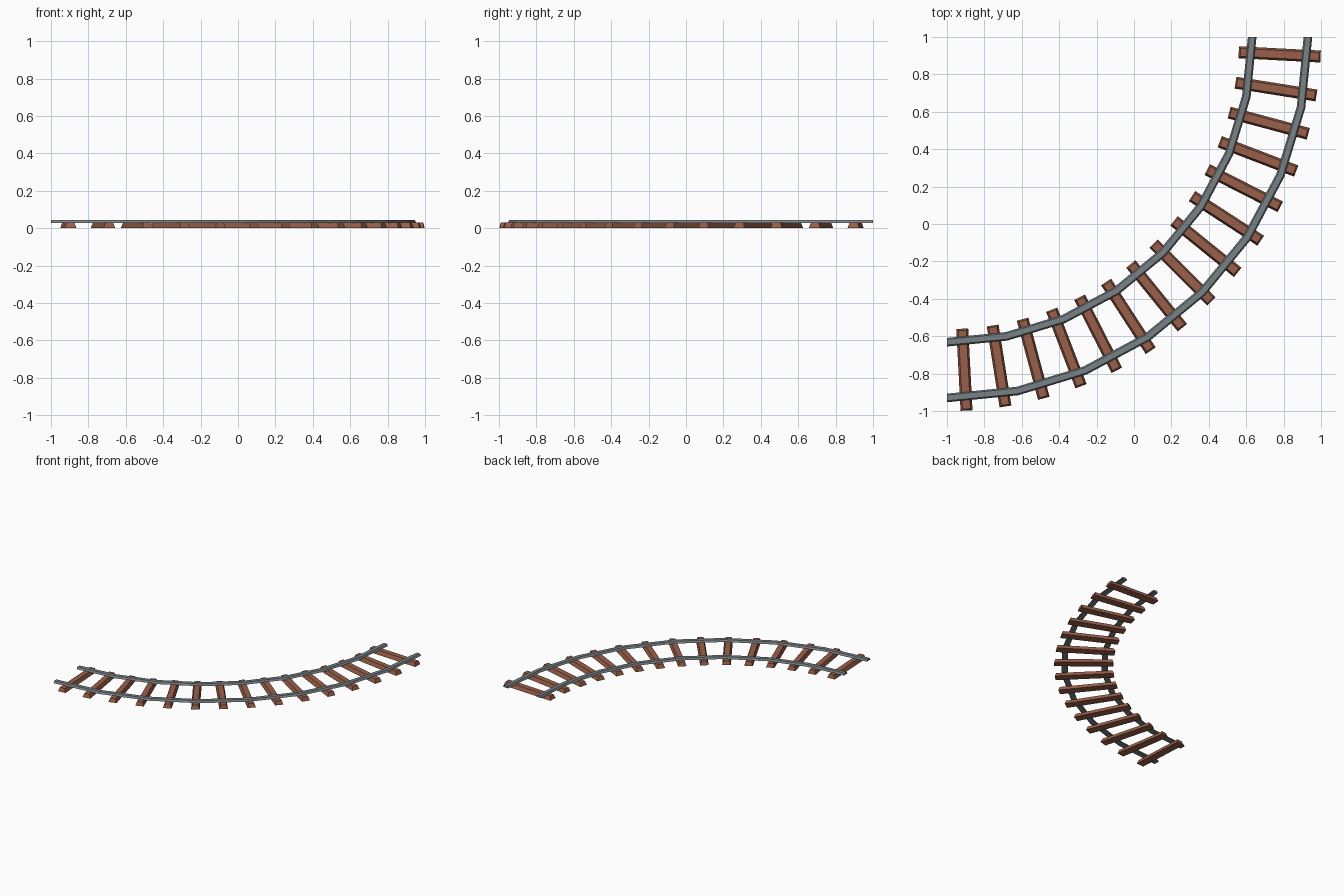
import bpy, bmesh, math

if "Cube" in bpy.data.objects:
    bpy.data.objects.remove(bpy.data.objects["Cube"])

# Quarter-circle curve: centre of the bend and main measures
CX, CY = -1.0, 1.0
TRACK_R = 1.781
GAUGE = 0.149          # rail offset from the track centre line
SEGMENTS = 8
SLEEPERS = 15


def material(name, rgb):
    m = bpy.data.materials.new(name)
    m.diffuse_color = (*rgb, 1.0)
    m.use_nodes = True
    m.node_tree.nodes["Principled BSDF"].inputs["Base Color"].default_value = m.diffuse_color
    return m


steel = material("steel_grey", (0.19, 0.225, 0.245))
wood = material("brown_wood", (0.32, 0.115, 0.066))


def finish(bm, name, mat):
    bmesh.ops.recalc_face_normals(bm, faces=bm.faces[:])
    mesh = bpy.data.meshes.new(name)
    bm.to_mesh(mesh)
    bm.free()
    mesh.materials.append(mat)
    ob = bpy.data.objects.new(name, mesh)
    bpy.context.collection.objects.link(ob)
    return ob


def polar(r, a, z):
    """Point at angle a, measured from straight down (-y) towards +x."""
    return (CX + r * math.sin(a), CY - r * math.cos(a), z)


# Rails: trapezoid profile swept along the bend in flat segments
def rail(name, radius):
    profile = [(-0.023, 0.028), (0.023, 0.028), (0.015, 0.044), (-0.015, 0.044)]
    bm = bmesh.new()
    rings = []
    for i in range(SEGMENTS + 1):
        a = math.radians(90) * i / SEGMENTS
        rings.append([bm.verts.new(polar(radius + o, a, z)) for o, z in profile])
    for r0, r1 in zip(rings, rings[1:]):
        for k in range(4):
            j = (k + 1) % 4
            bm.faces.new((r0[k], r0[j], r1[j], r1[k]))
    bm.faces.new(rings[0])
    bm.faces.new(rings[-1])
    finish(bm, name, steel)


rail("inner_rail", TRACK_R - GAUGE)
rail("outer_rail", TRACK_R + GAUGE)


# Sleepers: bars along the radius, tapering towards the top
def sleeper(name, angle):
    bm = bmesh.new()
    bmesh.ops.create_cube(bm, size=1.0)
    for v in bm.verts:
        top = v.co.z > 0
        length, width = (0.42, 0.042) if top else (0.438, 0.064)
        v.co = (v.co.x * length, v.co.y * width, 0.031 if top else 0.0)
    ob = finish(bm, name, wood)
    ob.location = polar(TRACK_R, angle, 0)
    ob.rotation_euler.z = angle - math.pi / 2


for i in range(SLEEPERS):
    sleeper(f"sleeper_{i + 1}", math.radians(90) * (i + 0.5) / SLEEPERS)
